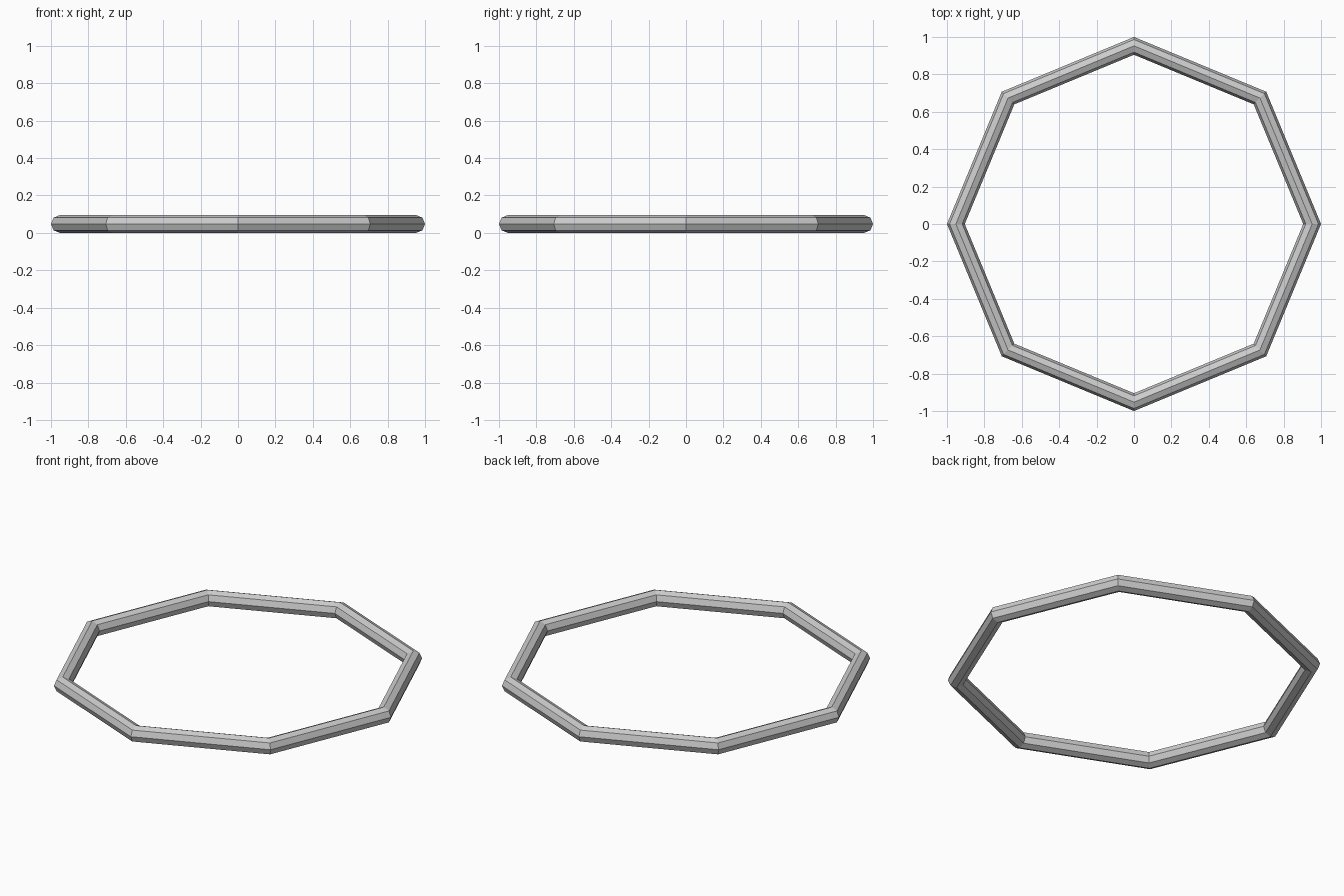
import bpy

if "Cube" in bpy.data.objects:
    bpy.data.objects.remove(bpy.data.objects["Cube"])

MINOR = 0.0476          # tube radius
MAJOR = 1.0 - MINOR     # ring centreline radius, outer corners reach 1.0

# Low-poly ring: eight straight lengths of eight-sided tube, corners on the axes
bpy.ops.mesh.primitive_torus_add(
    major_segments=8, minor_segments=8,
    major_radius=MAJOR, minor_radius=MINOR,
    location=(0, 0, MINOR))
ring = bpy.context.object
ring.name = "octagonal_ring"
ring.data.name = "octagonal_ring"
bpy.ops.object.shade_flat()
